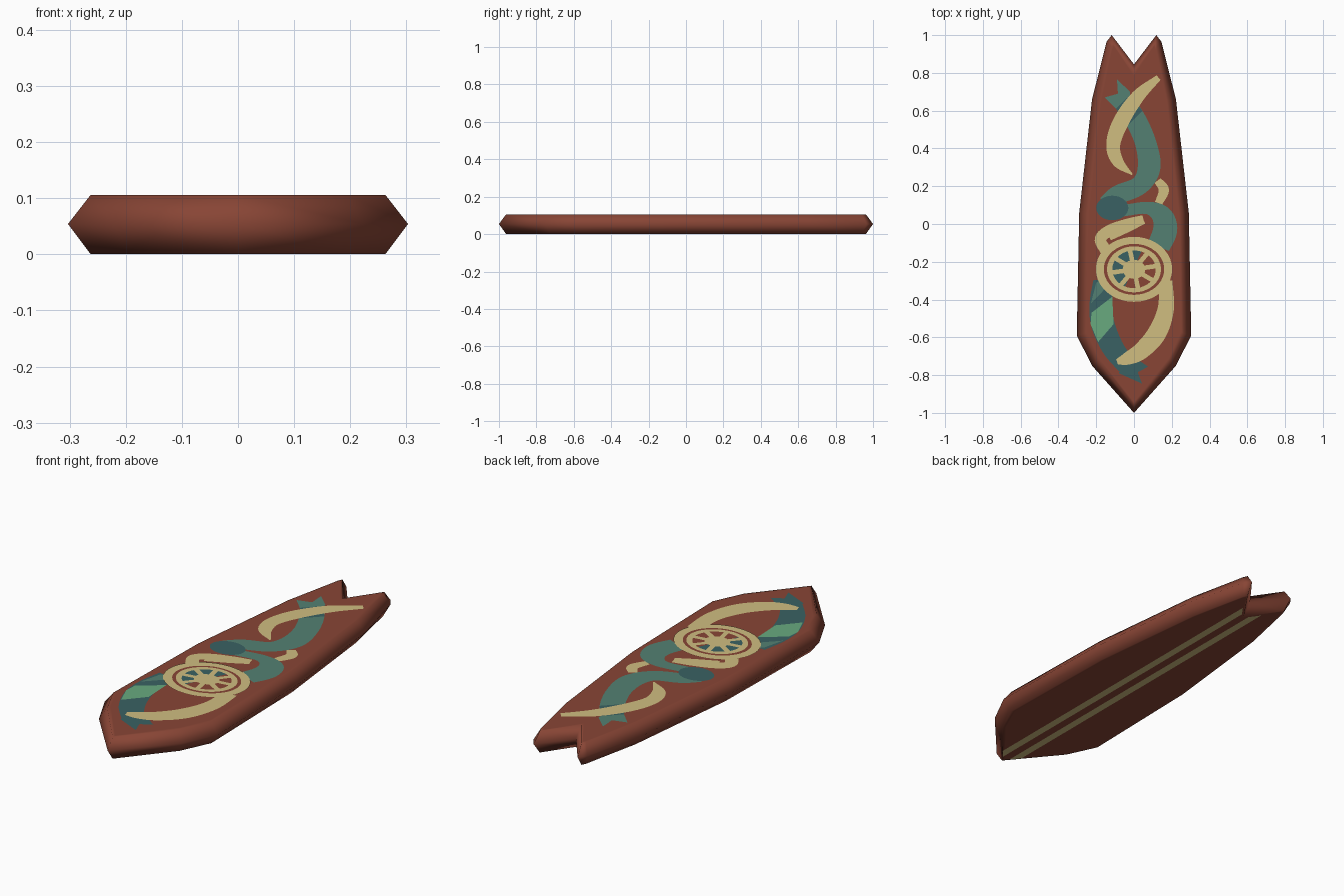
import bpy, bmesh, math
from mathutils import Vector

if "Cube" in bpy.data.objects:
    bpy.data.objects.remove(bpy.data.objects["Cube"])


def material(name, rgb):
    m = bpy.data.materials.new(name)
    lin = [((c / 255 + 0.055) / 1.055) ** 2.4 for c in rgb]
    m.diffuse_color = (*lin, 1)
    m.use_nodes = True
    m.node_tree.nodes["Principled BSDF"].inputs["Base Color"].default_value = m.diffuse_color
    return m


BROWN = material("red_brown", (136, 69, 53))
TAN = material("tan", (208, 190, 128))
TEAL = material("teal", (83, 128, 114))
DARK = material("dark_teal", (58, 97, 99))
GREEN = material("light_green", (104, 170, 127))

TOP = 0.1055


def add_object(name, bm, mat):
    me = bpy.data.meshes.new(name)
    bm.to_mesh(me)
    bm.free()
    me.materials.append(mat)
    ob = bpy.data.objects.new(name, me)
    bpy.context.collection.objects.link(ob)
    return ob


def layer_z(layer):
    return TOP + 0.0007 * layer


def plate(name, pts, mat, layer):
    """Flat painted polygon on the deck."""
    bm = bmesh.new()
    f = bm.faces.new([bm.verts.new((x, y, layer_z(layer))) for x, y in pts])
    f.normal_update()
    if f.normal.z < 0:
        f.normal_flip()
    return add_object(name, bm, mat)


def spline(p, steps=8):
    """Catmull-Rom samples through (x, y, half width) points."""
    p = [Vector(q) for q in p]
    p = [2 * p[0] - p[1]] + p + [2 * p[-1] - p[-2]]
    out = []
    for i in range(1, len(p) - 2):
        a, b, c, d = p[i - 1:i + 3]
        for s in range(steps):
            t = s / steps
            out.append(0.5 * (2 * b + (c - a) * t + (2 * a - 5 * b + 4 * c - d) * t * t
                              + (3 * b - a - 3 * c + d) * t ** 3))
    return out + [p[-2]]


def ribbon(name, pts, mat, layer):
    """Painted band that follows a path with changing width."""
    s = spline(pts)
    bm = bmesh.new()
    rows = []
    for i, q in enumerate(s):
        d = (s[min(i + 1, len(s) - 1)] - s[max(i - 1, 0)]).to_2d().normalized()
        n = Vector((-d.y, d.x)) * max(q.z, 0.003)
        rows.append([bm.verts.new((q.x + k * n.x, q.y + k * n.y, layer_z(layer))) for k in (1, -1)])
    for a, b in zip(rows, rows[1:]):
        bm.faces.new((a[0], a[1], b[1], b[0]))
    return add_object(name, bm, mat)


def ellipse(cx, cy, rx, ry, a0=0, a1=360, n=40):
    return [(cx + rx * math.cos(math.radians(a0 + (a1 - a0) * i / n)),
             cy + ry * math.sin(math.radians(a0 + (a1 - a0) * i / n))) for i in range(n)]


def ring(name, c, outer, inner, mat, layer):
    bm = bmesh.new()
    o, i = ([bm.verts.new((x, y, layer_z(layer))) for x, y in ellipse(*c, *r)] for r in (outer, inner))
    for k in range(len(o)):
        j = (k + 1) % len(o)
        bm.faces.new((o[k], o[j], i[j], i[k]))
    return add_object(name, bm, mat)


# Board: bevelled slab with a notched tail, half outlines mirrored in x
outer = [(0, 0.845), (0.118, 1.0), (0.145, 0.965), (0.222, 0.66), (0.29, 0.06),
         (0.303, -0.59), (0.222, -0.75), (0, -1.0)]
inner = [(0, 0.80), (0.112, 0.962), (0.122, 0.94), (0.184, 0.65), (0.25, 0.055),
         (0.263, -0.58), (0.195, -0.725), (0, -0.962)]


def full(half):
    return half + [(-x, y) for x, y in half[-2:0:-1]]


core = [(x * 0.95, y * 0.98) for x, y in inner]
bm = bmesh.new()
levels = [(core, 0.0006), (inner, 0.0006), (outer, 0.054), (inner, TOP), (core, TOP)]
loops = [[bm.verts.new((x, y, z)) for x, y in full(o)] for o, z in levels]
for a, b in zip(loops, loops[1:]):
    for k in range(len(a)):
        j = (k + 1) % len(a)
        bm.faces.new((a[k], a[j], b[j], b[k]))
bm.faces.new(loops[0])
bm.faces.new(loops[-1])
bmesh.ops.recalc_face_normals(bm, faces=bm.faces)
for f in bm.faces:
    f.smooth = True
add_object("board", bm, BROWN)

# Two long stripes under the board
for side, s in (("right", 1), ("left", -1)):
    bm = bmesh.new()
    pts = [(0.02, -0.93), (0.02, 0.81), (0.056, 0.86), (0.056, -0.89)]
    f = bm.faces.new([bm.verts.new((s * x, y, 0)) for x, y in pts])
    f.normal_update()
    if f.normal.z > 0:
        f.normal_flip()
    add_object("bottom_stripe_" + side, bm, TAN)

# Upper teal band with forked end and shaded crossing
plate("upper_fork", [(-0.155, 0.67), (-0.085, 0.69), (-0.09, 0.765), (-0.02, 0.70),
                     (-0.02, 0.63), (-0.085, 0.60)], TEAL, 1)
ribbon("upper_band", [(-0.06, 0.65, .05), (0, 0.567, .055), (0.06, 0.434, .056), (0.08, 0.3, .06),
                      (0.03, 0.205, .05), (-0.085, 0.155, .05), (-0.155, 0.105, .04)], TEAL, 1)
plate("crossing_shade", [(-0.095, 0.61), (-0.025, 0.68), (0.045, 0.60), (-0.035, 0.52)], DARK, 2)
ribbon("upper_tusk", [(0.13, 0.775, .016), (0.02, 0.675, .035), (-0.07, 0.54, .042),
                      (-0.11, 0.42, .037), (-0.085, 0.33, .03), (-0.01, 0.262, .004)], TAN, 3)

# Middle coils
ribbon("middle_curl", [(0.125, 0.23, .02), (0.158, 0.18, .027), (0.13, 0.11, .02)], TAN, 1)
ribbon("middle_band", [(-0.06, 0.07, .03), (0.07, 0.085, .033), (0.145, 0.045, .055),
                       (0.165, -0.03, .064), (0.13, -0.12, .06)], TEAL, 2)
plate("band_fold", ellipse(-0.115, 0.085, 0.085, 0.065), DARK, 3)
ribbon("middle_hook", [(0.05, 0.025, .022), (-0.04, 0.0, .027), (-0.13, -0.035, .03),
                       (-0.178, -0.08, .03), (-0.15, -0.14, .03)], TAN, 3)
ribbon("middle_hook_tail", [(0.05, 0.02, .02), (-0.03, -0.025, .017), (-0.13, -0.07, .018)], TAN, 3)

# Lower left dark band with light patch and forked end
ribbon("lower_band", [(-0.165, -0.30, .05), (-0.175, -0.42, .06), (-0.165, -0.53, .062),
                      (-0.115, -0.65, .058), (-0.04, -0.75, .05)], DARK, 1)
plate("lower_band_top", [(-0.14, -0.28), (-0.20, -0.31), (-0.228, -0.42), (-0.14, -0.33)], TEAL, 2)
plate("lower_fork", [(-0.06, -0.71), (0.03, -0.725), (0.075, -0.755), (0.02, -0.785),
                     (0.042, -0.845), (-0.08, -0.79)], DARK, 1)
plate("light_patch", [(-0.115, -0.385), (-0.225, -0.47), (-0.23, -0.53), (-0.19, -0.625),
                      (-0.108, -0.53)], GREEN, 2)

# Lower right tusk
ribbon("lower_tusk", [(0.168, -0.30, .035), (0.168, -0.45, .043), (0.12, -0.58, .05),
                      (0.04, -0.67, .045), (-0.03, -0.71, .035), (-0.09, -0.73, .015)], TAN, 2)

# Wheel: backing, rims, spokes and hub
C = (0, -0.24)
plate("wheel_backing", ellipse(*C, 0.19, 0.16), BROWN, 4)
plate("wheel_shade", ellipse(*C, 0.12, 0.105, 70, 250), DARK, 5)
ring("wheel_rim", C, (0.202, 0.172), (0.16, 0.135), TAN, 5)
ring("wheel_inner_rim", C, (0.143, 0.122), (0.115, 0.1), TAN, 6)
for k in range(8):
    a = math.radians(45 * k + 10)
    ribbon(f"wheel_spoke_{k + 1}", [(0.0, -0.24, .012),
                                   (0.125 * math.cos(a), -0.24 + 0.105 * math.sin(a), .012)], TAN, 6)
plate("wheel_hub", ellipse(*C, 0.06, 0.05), TAN, 7)
